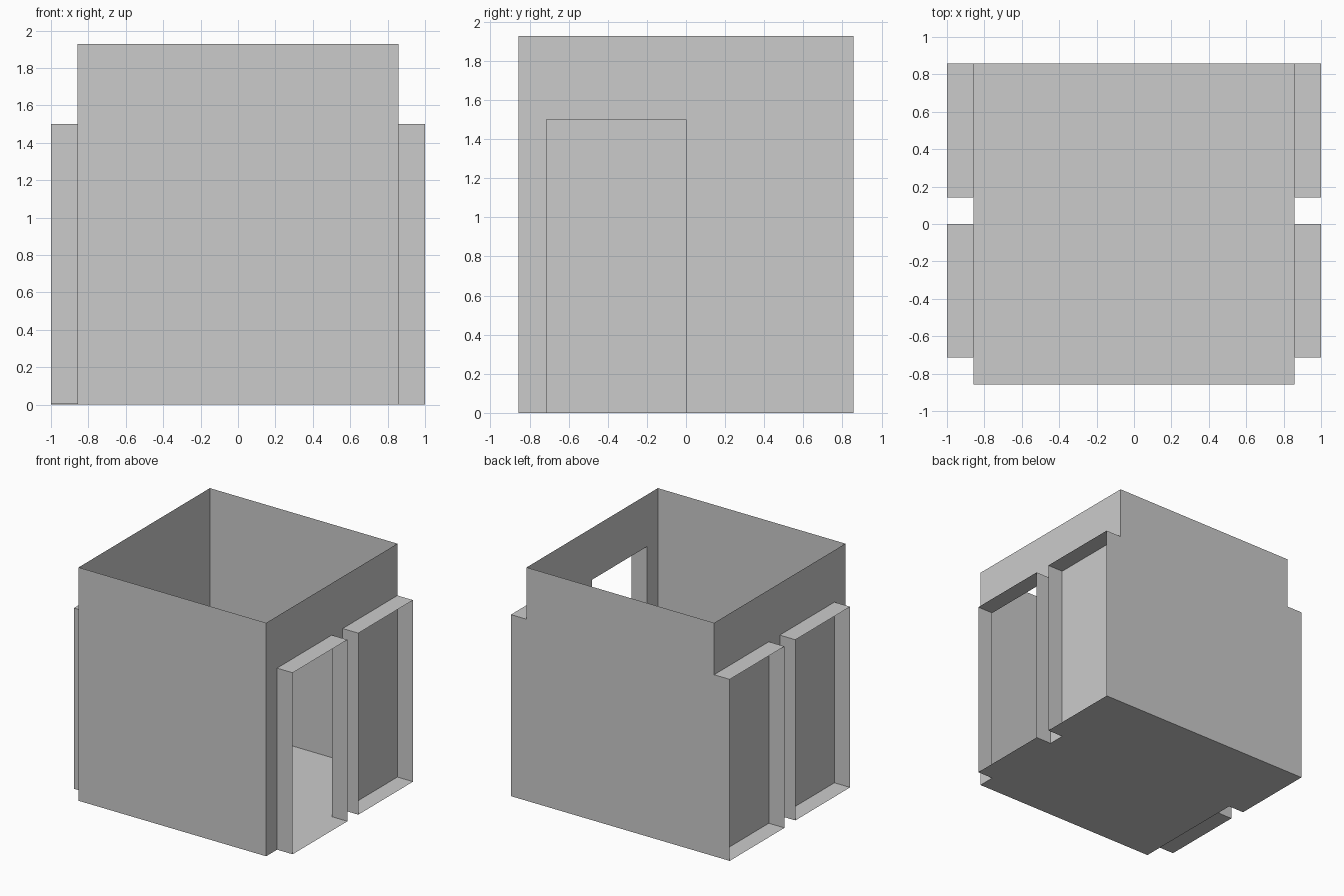
import bpy

if "Cube" in bpy.data.objects:
    bpy.data.objects.remove(bpy.data.objects["Cube"])

U = 1 / 7            # the layout sits on a 1/7 grid
W = 6 * U            # half width of the room
H = 13.5 * U         # wall height
OUT = 1.0            # outer edge of the frames
TOP = 10.5 * U       # door height
DOOR = (-5 * U, 0.0)       # front bay, y range
PANEL = (1 * U, 6 * U)     # rear bay, y range


def sheet(name, *polys):
    """Object made of flat polygons, each a list of corner points."""
    verts, faces = [], []
    for p in polys:
        faces.append(range(len(verts), len(verts) + len(p)))
        verts += p
    mesh = bpy.data.meshes.new(name)
    mesh.from_pydata(verts, [], [list(f) for f in faces])
    obj = bpy.data.objects.new(name, mesh)
    bpy.context.collection.objects.link(obj)
    return obj


def side_wall(name, x, profile):
    return sheet(name, [(x, y, z) for y, z in profile])


def frame(name, side, span, z0=0.0):
    """Open sleeve (two jambs, head and sill) standing out from a side wall."""
    y0, y1 = span
    ring = [(y0, z0), (y1, z0), (y1, TOP), (y0, TOP)]
    xa, xb = side * W, side * OUT
    quads = []
    for i, (ya, za) in enumerate(ring):
        yb, zb = ring[(i + 1) % 4]
        q = [(xa, ya, za), (xa, yb, zb), (xb, yb, zb), (xb, ya, za)]
        quads.append(q if side < 0 else q[::-1])
    return sheet(name, *quads)


# Floor, front and back walls
sheet("floor", [(-W, -W, 0), (-W, W, 0), (W, W, 0), (W, -W, 0)])
sheet("front_wall", [(-W, -W, 0), (W, -W, 0), (W, -W, H), (-W, -W, H)])
sheet("back_wall", [(W, W, 0), (-W, W, 0), (-W, W, H), (W, W, H)])

# Solid left wall, right wall with the doorway cut to the floor
side_wall("left_wall", -W, [(W, 0), (-W, 0), (-W, H), (W, H)])
d0, d1 = DOOR
side_wall("right_wall", W, [(-W, 0), (d0, 0), (d0, TOP), (d1, TOP),
                            (d1, 0), (W, 0), (W, H), (-W, H)])

# Door frame on the right, blind frames elsewhere
frame("right_door_frame", 1, DOOR)
frame("right_rear_frame", 1, PANEL)
frame("left_front_frame", -1, DOOR, 0.007)
frame("left_rear_frame", -1, PANEL)
